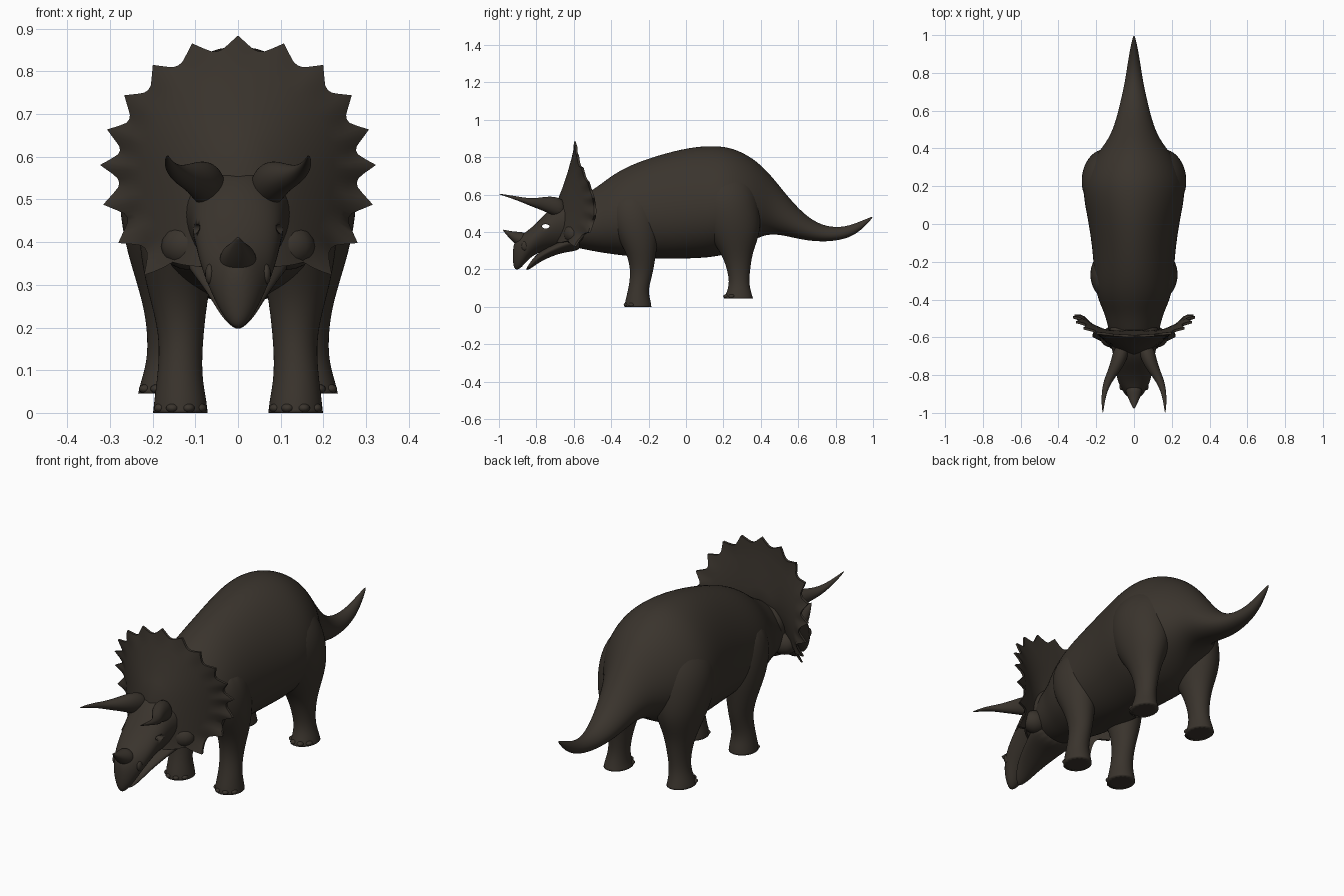
import bpy
import bmesh
from math import sin, cos, pi, radians
from mathutils import Vector

default = bpy.data.objects.get("Cube")
if default:
    bpy.data.objects.remove(default, do_unlink=True)

HIDE_COLOUR = (0.042, 0.034, 0.026, 1)
hide = bpy.data.materials.new("dark brown hide")
hide.use_nodes = True
hide.diffuse_color = HIDE_COLOUR
shader = hide.node_tree.nodes["Principled BSDF"]
shader.inputs["Base Color"].default_value = HIDE_COLOUR
shader.inputs["Roughness"].default_value = 0.8


def finish(name, bm, subdivisions=0):
    """Turn a bmesh into a smooth object with the hide material."""
    bmesh.ops.recalc_face_normals(bm, faces=bm.faces)
    for face in bm.faces:
        face.smooth = True
    mesh = bpy.data.meshes.new(name)
    bm.to_mesh(mesh)
    bm.free()
    mesh.materials.append(hide)
    obj = bpy.data.objects.new(name, mesh)
    bpy.context.collection.objects.link(obj)
    if subdivisions:
        modifier = obj.modifiers.new("smooth_form", "SUBSURF")
        modifier.levels = modifier.render_levels = subdivisions
    return obj


def loft(name, rings, upright=False, pear=0, sides=16, flat_start=False):
    """Skin ellipses (x, y, z, half width, half depth); upright stacks them along z."""
    bm = bmesh.new()
    crease = bm.edges.layers.float.new("crease_edge")
    loops = []
    for x, y, z, wide, deep in rings:
        loop = []
        for i in range(sides):
            a = 2 * pi * i / sides
            u = 1.025 * wide * cos(a) * (1 - pear * sin(a))
            v = 1.025 * deep * sin(a)
            offset = Vector((u, v, 0)) if upright else Vector((u, 0, v))
            loop.append(bm.verts.new(Vector((x, y, z)) + offset))
        loops.append(loop)
    for a, b in zip(loops, loops[1:]):
        for i in range(sides):
            j = (i + 1) % sides
            bm.faces.new((a[i], a[j], b[j], b[i]))
    start = bm.faces.new(loops[0])
    bm.faces.new(loops[-1])
    if flat_start:
        for edge in start.edges:
            edge[crease] = 1
    return finish(name, bm, 2)


def profile(rows):
    """Rows of (y, bottom, top, half width) become centred ellipses."""
    return [(0, y, (lo + hi) / 2, w, (hi - lo) / 2) for y, lo, hi, w in rows]


def mirrored(rings, side):
    return [(side * x, *rest) for x, *rest in rings]


def ellipsoid(name, centre, size):
    bm = bmesh.new()
    bmesh.ops.create_uvsphere(bm, u_segments=16, v_segments=10, radius=1)
    bmesh.ops.scale(bm, vec=size, verts=bm.verts)
    bmesh.ops.translate(bm, vec=centre, verts=bm.verts)
    return finish(name, bm)


# Trunk, tail and neck
loft("body_and_tail", profile([
    (1, .478, .485, .004), (.93, .4, .455, .02), (.85, .36, .425, .033),
    (.75, .347, .425, .048), (.65, .353, .475, .07), (.55, .375, .58, .094),
    (.45, .395, .71, .13), (.36, .36, .795, .205), (.25, .29, .85, .262),
    (.15, .265, .862, .268), (.02, .258, .853, .24), (-.15, .255, .81, .215),
    (-.3, .27, .757, .208), (-.4, .282, .7, .19), (-.48, .295, .635, .15),
    (-.56, .31, .59, .135), (-.64, .33, .54, .1)]), pear=.14)

# Skull with hooked upper beak
head = loft("head", profile([
    (-.5, .34, .57, .12), (-.59, .32, .59, .135), (-.66, .315, .575, .115),
    (-.72, .31, .535, .105), (-.78, .295, .465, .096), (-.84, .26, .41, .083),
    (-.88, .207, .385, .062), (-.91, .193, .36, .042), (-.926, .22, .32, .015)]),
    pear=-.16)

# Lower jaw, parted from the beak
loft("lower_jaw", profile([
    (-.55, .3, .42, .13), (-.64, .295, .37, .11), (-.72, .27, .33, .085),
    (-.79, .235, .29, .06), (-.825, .207, .25, .04), (-.855, .193, .204, .01)]),
    pear=-.2)

# Eye sockets pass right through the skull
cutter = ellipsoid("eye_cutter", (0, -.75, .43), (.4, .021, .012))
cutter.hide_render = True
socket = head.modifiers.new("eye_sockets", "BOOLEAN")
socket.operation = "DIFFERENCE"
socket.object = cutter
bpy.context.view_layer.update()
carved = bpy.data.meshes.new_from_object(
    head.evaluated_get(bpy.context.evaluated_depsgraph_get()))
head.modifiers.clear()
head.data = carved
bpy.data.objects.remove(cutter, do_unlink=True)

# Nose horn
loft("nose_horn", [(0, -.85, .35, .05, .05), (0, -.9, .362, .04, .038),
                   (0, -.945, .385, .02, .02), (0, -.98, .412, .002, .002)])


# Scalloped neck frill: a shield whose lower sides sweep back, with a spiked rim
def build_frill():
    spikes, steps = 21, 8
    count = spikes * steps
    bm = bmesh.new()

    def pair(a, radius, spike, share):
        x, up = radius * sin(a), radius * cos(a)
        sweep = min(3.1, max(.9, 2.1 - 5.5 * up))
        y = -.66 + sweep * x * x + .21 * up - .03 * (1 - share) ** 2
        reach = (radius + spike) / radius if radius else 1
        thickness = .012 + .12 * (1 - share) ** 1.2
        return [bm.verts.new((x * reach, y + depth, .56 + up * reach))
                for depth in (0, thickness)]

    middle = pair(0, 0, 0, 0)
    rings = []
    for share in (.3, .55, .8, .93, 1):
        ring = []
        for i in range(count):
            turn = i / count * 360
            turn = turn - 360 if turn > 180 else turn
            a = radians(turn)
            low = max(0, (abs(turn) - 130) / 50)
            radius = .279 + .012 * max(0, cos(a)) - .08 * low
            spike = 0
            if share == 1 and abs(turn) < 142:
                phase = abs((i + steps / 2) % steps - steps / 2) / steps
                spike = (.324 - radius) * max(0, 1 - phase * 2.3) ** 1.3
            if abs(turn) < 90:
                a += .07 * sin(2 * a)
            ring.append(pair(a, radius * share, spike, share))
        rings.append(ring)
    for layer in (0, 1):
        for i in range(count):
            j = (i + 1) % count
            bm.faces.new((middle[layer], rings[0][i][layer], rings[0][j][layer]))
            for a, b in zip(rings, rings[1:]):
                bm.faces.new((a[i][layer], a[j][layer], b[j][layer], b[i][layer]))
    rim = rings[-1]
    for i in range(count):
        j = (i + 1) % count
        bm.faces.new((rim[i][0], rim[j][0], rim[j][1], rim[i][1]))
    return finish("neck_frill", bm)


frill = build_frill()
bpy.ops.object.select_all(action="DESELECT")
frill.select_set(True)
bpy.context.view_layer.objects.active = frill
bpy.ops.object.shade_smooth_by_angle(angle=radians(40))

# Paired parts, described on the left side
BROW_HORN = [(.062, -.64, .52, .04, .05), (.076, -.71, .54, .042, .052),
             (.098, -.765, .55, .036, .036), (.135, -.825, .557, .024, .021),
             (.155, -.88, .573, .015, .013), (.164, -.94, .589, .009, .007),
             (.165, -1, .603, .002, .002)]
FRONT_LEG = [(.135, -.257, 0, .064, .072), (.135, -.257, .03, .061, .068),
             (.137, -.257, .09, .051, .052), (.132, -.235, .18, .05, .059),
             (.14, -.237, .28, .07, .075), (.14, -.26, .38, .092, .115),
             (.13, -.28, .5, .102, .135), (.1, -.28, .62, .085, .11)]
HIND_LEG = [(.172, .28, .045, .062, .078), (.172, .283, .075, .055, .066),
            (.165, .285, .13, .045, .05), (.16, .28, .22, .054, .065),
            (.16, .27, .3, .075, .088), (.155, .25, .4, .112, .15),
            (.145, .225, .52, .138, .17), (.125, .21, .64, .136, .165),
            (.08, .2, .75, .08, .11)]

for label, side in (("left", 1), ("right", -1)):
    loft(label + "_brow_horn", mirrored(BROW_HORN, side))
    # Cheek filling the lower frill, and a bump around each nostril
    ellipsoid(label + "_cheek", (side * .115, -.6, .39), (.065, .055, .055))
    ellipsoid(label + "_nostril", (side * .066, -.862, .325), (.011, .018, .024))
    for part, rings in (("front", FRONT_LEG), ("hind", HIND_LEG)):
        loft(f"{label}_{part}_leg", mirrored(rings, side), upright=True,
             flat_start=True)
        # Blunt claws along the front of the foot
        x, y, z, wide, deep = rings[0]
        for n, angle in enumerate((-58, -20, 20, 58)):
            a = radians(angle)
            ellipsoid(f"{label}_{part}_claw_{n + 1}",
                      (side * x + wide * .86 * sin(a), y - deep * .86 * cos(a), z + .011),
                      (.015, .018, .011))
